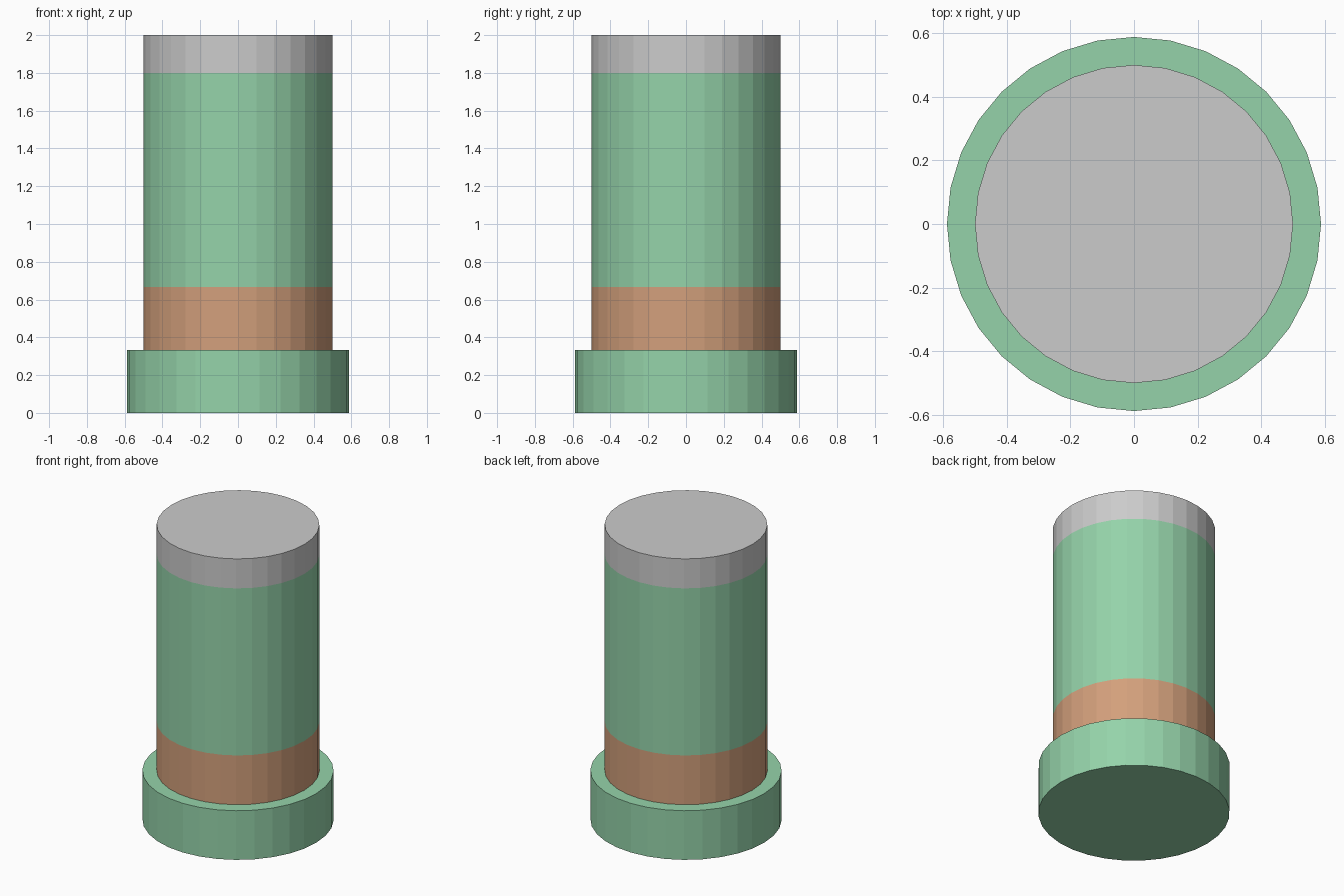
import bpy

if "Cube" in bpy.data.objects:
    bpy.data.objects.remove(bpy.data.objects["Cube"])

SIDES = 32


def material(name, color):
    mat = bpy.data.materials.new(name)
    mat.diffuse_color = (*color, 1)
    mat.use_nodes = True
    mat.node_tree.nodes["Principled BSDF"].inputs["Base Color"].default_value = mat.diffuse_color
    return mat


def drum(name, radius, bottom, top, mat=None):
    bpy.ops.mesh.primitive_cylinder_add(
        vertices=SIDES, radius=radius, depth=top - bottom,
        location=(0, 0, (bottom + top) / 2))
    obj = bpy.context.object
    obj.name = name
    if mat:
        obj.data.materials.append(mat)
    return obj


green = material("green", (0.30, 0.65, 0.40))
brown = material("brown", (0.65, 0.35, 0.20))

# Wide foot, then three flush bands stacked into one column
drum("base", 0.588, 0.0, 0.333, green)
drum("lower_band", 0.5, 0.333, 0.667, brown)
drum("body", 0.5, 0.667, 1.8, green)
drum("top_cap", 0.5, 1.8, 2.0)
